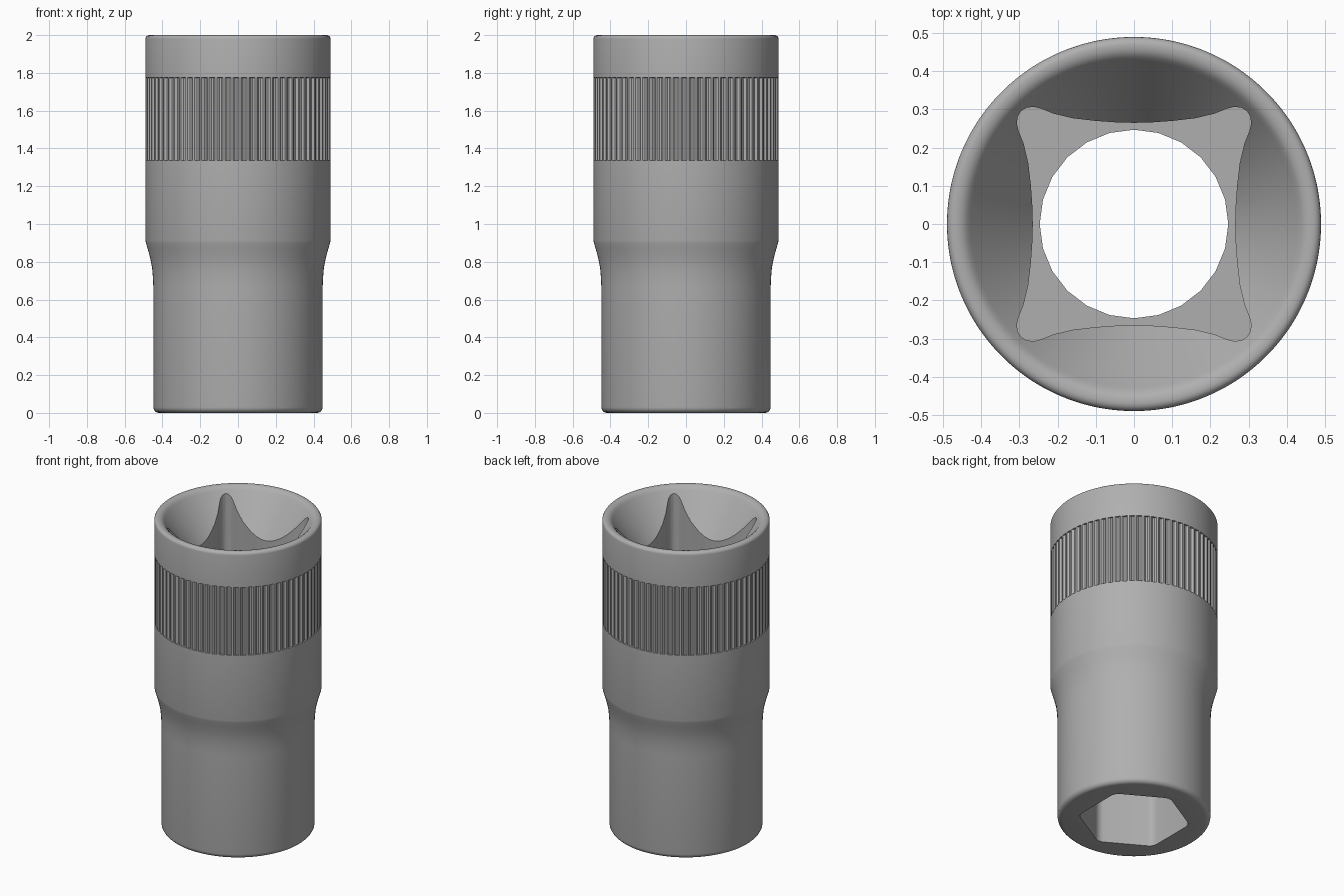
import bpy, bmesh, math
from math import sin, cos, pi

if "Cube" in bpy.data.objects:
    bpy.data.objects.remove(bpy.data.objects["Cube"])

RIDGES = 72
SEG = RIDGES * 4


def make_object(name, bm):
    bmesh.ops.remove_doubles(bm, verts=bm.verts, dist=1e-5)
    bmesh.ops.recalc_face_normals(bm, faces=bm.faces)
    me = bpy.data.meshes.new(name)
    bm.to_mesh(me)
    bm.free()
    ob = bpy.data.objects.new(name, me)
    bpy.context.collection.objects.link(ob)
    return ob


def lathe(name, profile):
    """Revolve (radius, z, groove depth) points, with end caps."""
    bm = bmesh.new()
    rings = []
    for r, z, depth in profile:
        ring = []
        for i in range(SEG):
            a = 2 * pi * (i + 0.5) / SEG
            rr = r - (depth if i % 4 >= 2 else 0)
            ring.append(bm.verts.new((rr * cos(a), rr * sin(a), z)))
        rings.append(ring)
    for lo, hi in zip(rings, rings[1:]):
        for i in range(SEG):
            j = (i + 1) % SEG
            bm.faces.new((lo[i], lo[j], hi[j], hi[i]))
    bm.faces.new(rings[0][::-1])
    bm.faces.new(rings[-1])
    return make_object(name, bm)


def prism(name, outline, z0, z1):
    bm = bmesh.new()
    base = bm.faces.new([bm.verts.new((x, y, z0)) for x, y in outline])
    ext = bmesh.ops.extrude_face_region(bm, geom=[base])
    top = [v for v in ext["geom"] if isinstance(v, bmesh.types.BMVert)]
    bmesh.ops.translate(bm, verts=top, vec=(0, 0, z1 - z0))
    # close the starting end if the extrusion consumed it
    if not any(all(abs(v.co.z - z0) < 1e-6 for v in f.verts) for f in bm.faces):
        bm.faces.new([v for v in bm.verts if abs(v.co.z - z0) < 1e-6])
    ob = make_object(name, bm)
    ob.hide_render = True
    return ob


def cut(body, cutter):
    mod = body.modifiers.new("cut", "BOOLEAN")
    mod.operation = "DIFFERENCE"
    mod.solver = "EXACT"
    mod.object = cutter
    bpy.context.view_layer.objects.active = body
    bpy.ops.object.modifier_apply(modifier=mod.name)
    bpy.data.objects.remove(cutter)


# body: rounded foot, waist blend, ribbed grip band, rounded lip, funnel mouth
profile = [(0.448 - 0.03 * (1 - sin(t * pi / 10)), 0.03 * (1 - cos(t * pi / 10)), 0)
           for t in range(6)]
profile += [(0.448, 0.66, 0), (0.450, 0.71, 0), (0.455, 0.77, 0), (0.465, 0.82, 0),
            (0.478, 0.868, 0), (0.487, 0.898, 0), (0.49, 0.912, 0),
            (0.49, 1.335, 0), (0.49, 1.336, 0.011), (0.49, 1.774, 0.011), (0.49, 1.775, 0)]
profile += [(0.47 + 0.02 * cos(t * pi / 8), 1.98 + 0.02 * sin(t * pi / 8), 0)
            for t in range(5)]
profile += [(0.458, 1.999, 0), (0.447, 1.995, 0), (0.437, 1.987, 0),
            (0.428, 1.975, 0), (0.25, 1.728, 0)]
body = lathe("socket_body", profile)

# dark steel grey
steel = bpy.data.materials.new("steel_grey")
steel.diffuse_color = (0.43, 0.43, 0.43, 1)
steel.use_nodes = True
steel.node_tree.nodes["Principled BSDF"].inputs["Base Color"].default_value = steel.diffuse_color
body.data.materials.append(steel)

# square drive recess with flared corners
half = [(0, 0.265), (0.05, 0.2665), (0.1, 0.270), (0.16, 0.277), (0.21, 0.289),
        (0.243, 0.302), (0.262, 0.307), (0.281, 0.305)]
corner = half + [(0.296, 0.296)] + [(y, x) for x, y in half[:0:-1]]
square = []
for k in range(4):
    c, s = round(cos(k * pi / 2)), round(sin(k * pi / 2))
    square += [(x * c + y * s, -x * s + y * c) for x, y in corner]
cut(body, prism("drive_cutter", square, 1.35, 2.2))

# hexagonal recess with rounded corners
fillet, apothem = 0.06, 0.285
hexagon = []
for k in range(6):
    a = pi / 2 + k * pi / 3
    d = (apothem - fillet) / cos(pi / 6)
    for t in range(-3, 4):
        b = a + t * pi / 18
        hexagon.append((d * cos(a) + fillet * cos(b), d * sin(a) + fillet * sin(b)))
cut(body, prism("hex_cutter", hexagon, -0.2, 0.8))

# through bore
bore = [(0.247 * cos(i * pi / 12), 0.247 * sin(i * pi / 12)) for i in range(24)]
cut(body, prism("bore_cutter", bore, 0.7, 1.45))

bpy.ops.object.select_all(action="DESELECT")
body.select_set(True)
bpy.context.view_layer.objects.active = body
bpy.ops.object.shade_smooth_by_angle(angle=math.radians(30))
